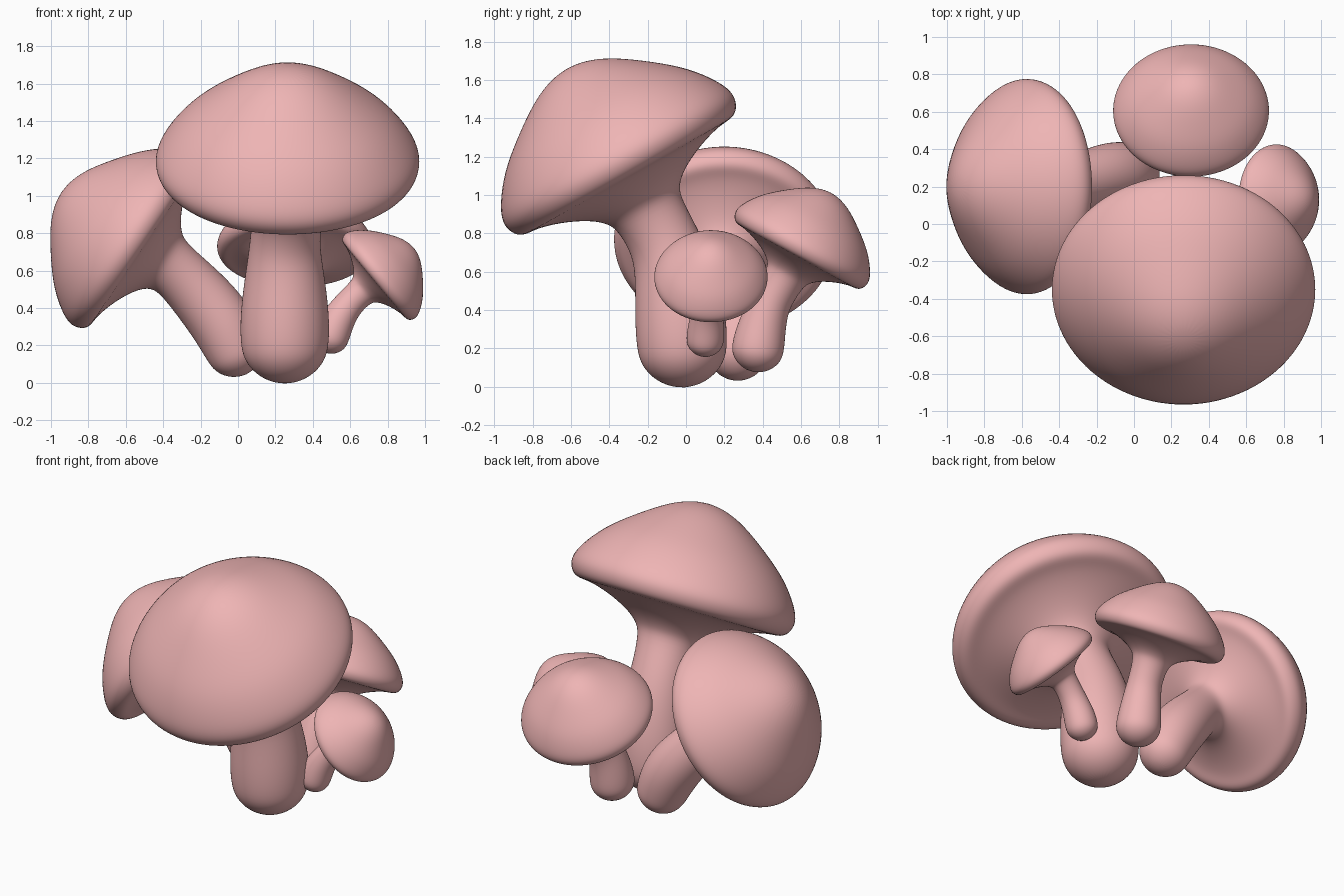
import bpy, bmesh, math
from mathutils import Vector

if "Cube" in bpy.data.objects:
    bpy.data.objects.remove(bpy.data.objects["Cube"])

SIDES = 24
# Cap outline from stem neck, along underside, round the rim, up to near the apex
# (radius, height) as fractions of cap radius
CAP = [(.27, -.42), (.32, -.335), (.43, -.25), (.62, -.165), (.80, -.115), (.90, -.115),
       (.965, -.085), (1.005, -.01), (1.005, .07), (.955, .18), (.81, .37),
       (.6, .54), (.33, .73), (.14, .80)]

pink = bpy.data.materials.new("pink")
pink.diffuse_color = (0.86, 0.46, 0.46, 1)
pink.use_nodes = True
pink.node_tree.nodes["Principled BSDF"].inputs["Base Color"].default_value = pink.diffuse_color


def mushroom(name, stem, center, axis, rx, ry):
    """Loft one continuous skin: rounded foot, bent stem, tilted cap."""
    center, axis = Vector(center), Vector(axis).normalized()
    size = (rx + ry) / 2
    pts = [Vector(s[:3]) for s in stem]
    path = pts + [center + axis * CAP[0][1] * size]
    dirs = [(path[min(i + 1, len(path) - 1)] - path[max(i - 1, 0)]).normalized()
            for i in range(len(pts))]
    rings = []
    # rounded foot
    r0, foot = stem[0][3], pts[0] - dirs[0] * stem[0][3] * .9
    for a in (20, 42, 66):
        t = math.radians(a)
        r = r0 * math.sin(t)
        rings.append((pts[0] - dirs[0] * r0 * .9 * math.cos(t), dirs[0], r, r))
    # stem
    for p, d, s in zip(pts, dirs, stem):
        rings.append((p, d, s[3], s[3]))
    # cap
    for r, h in CAP:
        rings.append((center + axis * h * size, axis, r * rx, r * ry))

    bm = bmesh.new()
    loops = []
    for c, d, a, b in rings:
        q = Vector((0, 0, 1)).rotation_difference(d)
        loops.append([bm.verts.new(c + q @ Vector((a * math.cos(t), b * math.sin(t), 0)))
                      for t in (2 * math.pi * k / SIDES for k in range(SIDES))])
    for lo, hi in zip(loops, loops[1:]):
        for k in range(SIDES):
            n = (k + 1) % SIDES
            bm.faces.new((lo[k], lo[n], hi[n], hi[k]))
    bottom = bm.verts.new(foot)
    top = bm.verts.new(center + axis * .815 * size)
    for k in range(SIDES):
        n = (k + 1) % SIDES
        bm.faces.new((bottom, loops[0][n], loops[0][k]))
        bm.faces.new((top, loops[-1][k], loops[-1][n]))
    bmesh.ops.recalc_face_normals(bm, faces=bm.faces)
    for f in bm.faces:
        f.smooth = True
    me = bpy.data.meshes.new(name)
    bm.to_mesh(me)
    bm.free()
    me.materials.append(pink)
    ob = bpy.data.objects.new(name, me)
    bpy.context.collection.objects.link(ob)
    sub = ob.modifiers.new("smooth", 'SUBSURF')
    sub.levels = sub.render_levels = 2


# Large mushroom, cap tipped to the front
mushroom("large_mushroom",
         [(.25, -.02, .21, .24), (.25, -.03, .38, .24), (.25, -.06, .6, .21), (.25, -.11, .76, .185)],
         (.265, -.34, 1.165), (0, -.49, .87), .71, .69)
# Left mushroom, cap tipped to the left
mushroom("left_mushroom",
         [(-.015, .27, .175, .16), (-.07, .27, .30, .175), (-.16, .26, .42, .17), (-.27, .23, .54, .155)],
         (-.56, .2, .76), (-.83, 0, .56), .56, .58)
# Back mushroom, cap tipped to the back
mushroom("back_mushroom",
         [(.28, .375, .2, .14), (.28, .395, .31, .128), (.29, .43, .42, .11), (.30, .47, .49, .103)],
         (.305, .6, .72), (0, .478, .878), .42, .395)
# Small mushroom, cap tipped to the right
mushroom("small_mushroom",
         [(.495, .1, .245, .1), (.52, .105, .31, .096), (.56, .11, .38, .085), (.605, .12, .435, .078)],
         (.755, .13, .567), (.77, 0, .64), .295, .298)
